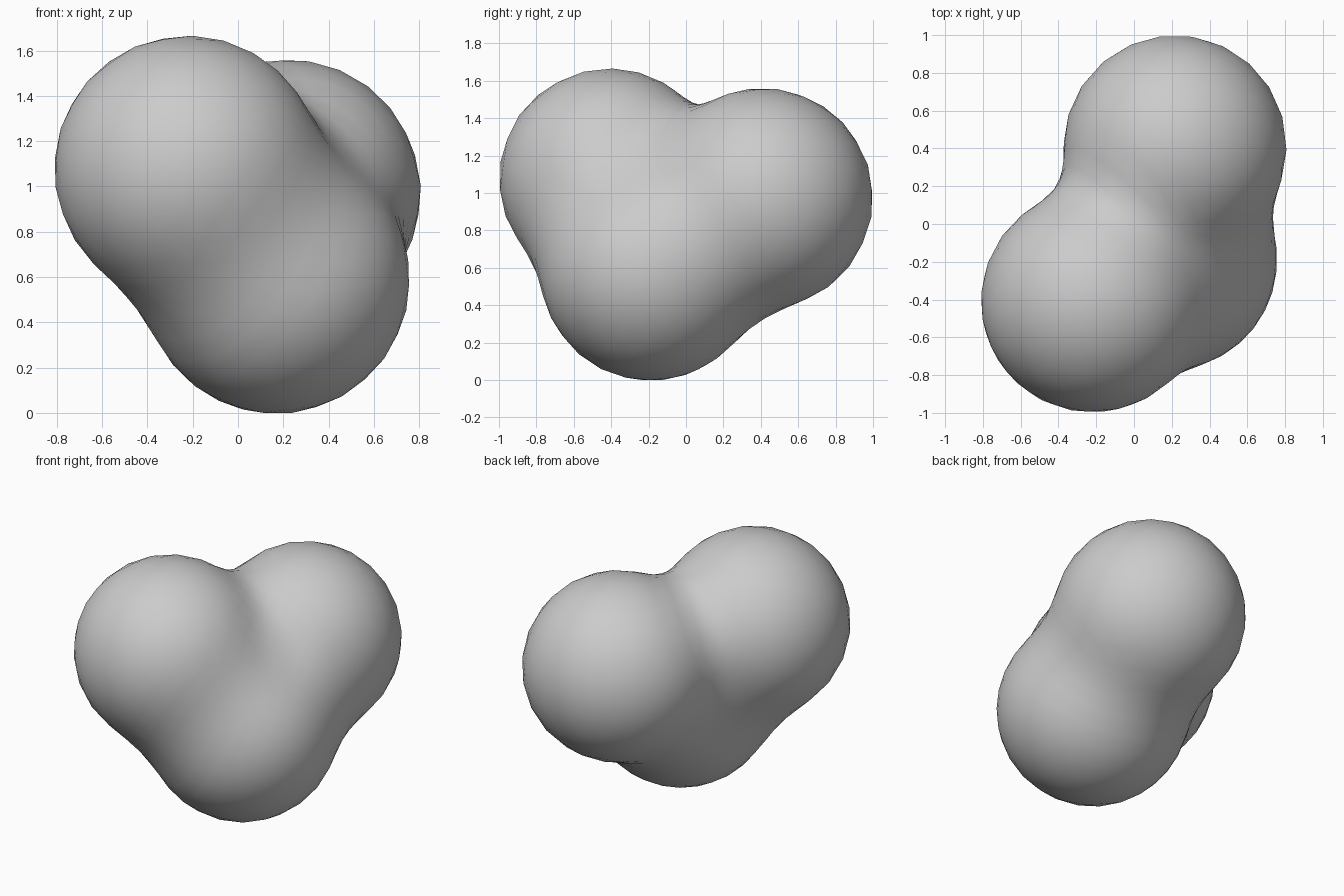
import bpy, bmesh
from mathutils import Vector

if "Cube" in bpy.data.objects:
    bpy.data.objects.remove(bpy.data.objects["Cube"])

# Three equal lobes melted together
LOBES = [Vector((-0.22, -0.41, 1.08)), Vector((0.22, 0.41, 0.975)), Vector((0.17, -0.19, 0.59))]
RADIUS, BLEND = 0.59, 0.25


def smooth_min(a, b):
    h = max(BLEND - abs(a - b), 0.0)
    return min(a, b) - h * h / (4 * BLEND)


def distance(p):
    a, b, c = sorted((p - lobe).length - RADIUS for lobe in LOBES)
    return smooth_min(smooth_min(a, b), c)


def surface_point(centre, direction):
    near, far = 0.0, 2.0
    for _ in range(30):
        mid = (near + far) / 2
        if distance(centre + direction * mid) < 0:
            near = mid
        else:
            far = mid
    return centre + direction * near


# Blob: a sphere pushed out onto the blended lobe surface
centre = sum(LOBES, Vector()) / 3
bm = bmesh.new()
bmesh.ops.create_icosphere(bm, subdivisions=4, radius=1)
for v in bm.verts:
    v.co = surface_point(centre, v.co.normalized())

# Stand it on the floor and centre it
lo = [min(v.co[i] for v in bm.verts) for i in range(3)]
hi = [max(v.co[i] for v in bm.verts) for i in range(3)]
shift = Vector(((lo[0] + hi[0]) / 2, (lo[1] + hi[1]) / 2, lo[2]))
for v in bm.verts:
    v.co -= shift
for f in bm.faces:
    f.smooth = True

mesh = bpy.data.meshes.new("blob")
bm.to_mesh(mesh)
bm.free()
blob = bpy.data.objects.new("blob", mesh)
bpy.context.collection.objects.link(blob)
